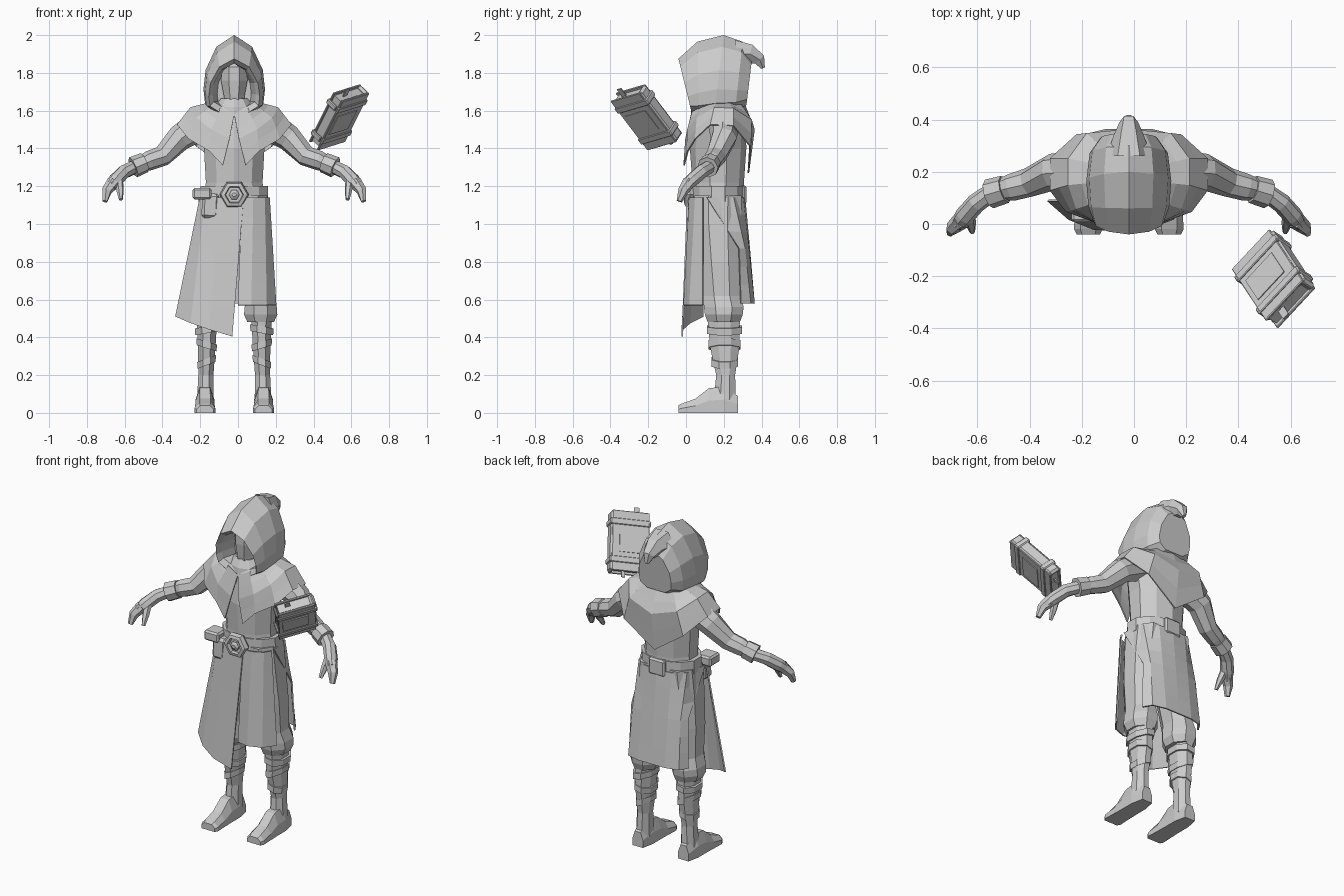
import bpy, bmesh
from math import sin, cos, pi
from mathutils import Vector, Matrix

MID = -0.02  # centre line of the figure

default_cube = bpy.data.objects.get("Cube")
if default_cube:
    bpy.data.objects.remove(default_cube, do_unlink=True)

grey = bpy.data.materials.new("plain grey")
grey.use_nodes = True
tone = (0.6, 0.6, 0.6, 1)
grey.diffuse_color = tone
grey.node_tree.nodes["Principled BSDF"].inputs["Base Color"].default_value = tone


def make(name, verts, faces, mirror=False, thick=0.0, shift=MID):
    """Mesh object with clean normals, optional mirror and thickness."""
    mesh = bpy.data.meshes.new(name)
    mesh.from_pydata([tuple(v) for v in verts], [], faces)
    bm = bmesh.new()
    bm.from_mesh(mesh)
    bmesh.ops.recalc_face_normals(bm, faces=bm.faces)
    bm.to_mesh(mesh)
    bm.free()
    mesh.materials.append(grey)
    obj = bpy.data.objects.new(name, mesh)
    bpy.context.collection.objects.link(obj)
    obj.location.x = shift
    if mirror:
        obj.modifiers.new("mirror", 'MIRROR')
    if thick:
        solid = obj.modifiers.new("thickness", 'SOLIDIFY')
        solid.thickness = thick
        solid.offset = 0
    return obj


def skin(name, rings, closed=True, **options):
    """Bridge equal rings of points; closed rings get end caps."""
    count = len(rings[0])
    verts = [p for ring in rings for p in ring]
    faces = []
    for r in range(len(rings) - 1):
        for i in range(count if closed else count - 1):
            j = (i + 1) % count
            faces.append((r * count + i, r * count + j,
                          (r + 1) * count + j, (r + 1) * count + i))
    if closed:
        faces.append(tuple(range(count)))
        faces.append(tuple(range(len(verts) - count, len(verts))))
    return make(name, verts, faces, **options)


def column(name, levels, sides=8, tilt=0.0, **options):
    """Stack of level ovals given as (z, x, y, x radius, y radius)."""
    rings = []
    for z, x, y, rx, ry in levels:
        angles = [2 * pi * (k + 0.5) / sides for k in range(sides)]
        grow = 1 / cos(pi / sides)
        rings.append([(x + rx * grow * cos(a), y + ry * grow * sin(a),
                       z + tilt * cos(a)) for a in angles])
    return skin(name, rings, **options)


def tube(name, path, sides=6, **options):
    """Tapered limb along points given as (x, y, z, radius)."""
    points = [Vector(p[:3]) for p in path]
    rings = []
    for i, p in enumerate(points):
        along = points[min(i + 1, len(points) - 1)] - points[max(i - 1, 0)]
        frame = along.to_track_quat('Z', 'Y').to_matrix()
        rings.append([p + frame @ Vector((cos(2 * pi * k / sides), sin(2 * pi * k / sides), 0))
                      * path[i][3] for k in range(sides)])
    return skin(name, rings, **options)


def cloth(name, rows, steps=3, **options):
    """Thin hanging sheet blended between rows of points."""
    rings = [rows[0]]
    for upper, lower in zip(rows, rows[1:]):
        for s in range(1, steps + 1):
            rings.append([Vector(a).lerp(Vector(b), s / steps) for a, b in zip(upper, lower)])
    return skin(name, rings, closed=False, thick=0.008, **options)


def block(name, centre, size, matrix=None, bevel=0.0, shift=MID):
    """Box, optionally placed through a matrix."""
    corners = [Vector((a * size[0], b * size[1], c * size[2])) / 2 + Vector(centre)
               for a in (-1, 1) for b in (-1, 1) for c in (-1, 1)]
    if matrix:
        corners = [matrix @ p for p in corners]
    obj = make(name, corners, [(0, 1, 3, 2), (4, 6, 7, 5), (0, 4, 5, 1),
                               (2, 3, 7, 6), (0, 2, 6, 4), (1, 5, 7, 3)], shift=shift)
    if bevel:
        edge = obj.modifiers.new("bevel", 'BEVEL')
        edge.width = bevel
        edge.segments = 1
    return obj


def at_height(z, points):
    return [(x, y, z) for x, y in points]


# Feet, shins, wraps and baggy trousers
foot = [(.275, .035, .09), (.2, .05, .14), (.12, .05, .13),
        (.05, .052, .075), (-.02, .055, .05), (-.04, .045, .04)]
skin("foot", [[(.155 + w * side, y, h * up) for side, up in
               ((-1, 0), (1, 0), (1, .5), (.55, 1), (-.55, 1), (-1, .5))]
              for y, w, h in foot], mirror=True)
column("shin", [(.05, .153, .205, .045, .06), (.2, .15, .21, .04, .05),
                (.35, .145, .205, .046, .078), (.5, .145, .2, .055, .085)], mirror=True)
for z, rx, ry, tilt in ((.27, .047, .07, -.02), (.36, .052, .084, .018), (.44, .06, .092, -.012)):
    column("shin_wrap", [(z - .018, .146, .204, rx, ry), (z + .018, .146, .204, rx + .003, ry)],
           tilt=tilt, mirror=True)
column("trouser_leg", [(.48, .14, .2, .07, .085), (.52, .14, .2, .088, .1),
                       (.56, .14, .2, .085, .105), (.62, .135, .19, .07, .1),
                       (.8, .12, .18, .085, .11), (1, .1, .17, .09, .12),
                       (1.15, .09, .17, .085, .125)], mirror=True)

# Robe skirt in three hanging panels
cloth("right_front_skirt", [
    at_height(1.14, [(-.18, .09), (-.15, .05), (-.08, .02), (.05, .01)]),
    [(-.31, .09, .51), (-.23, .02, .475), (-.13, -.02, .44), (-.01, -.02, .405)]], steps=5)
cloth("left_front_skirt", [
    at_height(1.14, [(.04, .015), (.1, .02), (.16, .05), (.185, .09)]),
    at_height(.57, [(.02, .005), (.09, -.01), (.17, .02), (.22, .09)])], steps=5)
cloth("back_skirt", [
    at_height(1.14, [(0, .31), (.09, .3), (.16, .25), (.185, .11)]),
    at_height(.87, [(0, .335), (.09, .33), (.16, .31), (.19, .28)]),
    at_height(.58, [(0, .36), (.09, .36), (.17, .34), (.2, .29)])], mirror=True)

# Torso, belt and its fittings
column("torso", [(1.1, 0, .17, .165, .13), (1.22, 0, .17, .15, .13),
                 (1.4, 0, .17, .16, .142), (1.54, 0, .18, .19, .13),
                 (1.62, 0, .18, .12, .1)], sides=10)
column("belt", [(1.12, 0, .17, .18, .135), (1.2, 0, .17, .178, .135)], sides=12)
block("belt_back_plate", (0, .3, 1.155), (.11, .04, .1), bevel=.01)
block("pouch", (-.17, .06, 1.09), (.09, .09, .13), Matrix.Rotation(0.04, 4, 'Y'), bevel=.015)
block("pouch_flap", (-.17, .058, 1.16), (.1, .1, .06), bevel=.01)


def hexagon(radius, y):
    return [(radius * cos(k * pi / 3), y, 1.155 + radius * sin(k * pi / 3)) for k in range(6)]


skin("buckle", [hexagon(.065, .04), hexagon(.078, .02), hexagon(.07, -.005),
                hexagon(.05, -.01), hexagon(.045, .01)])
skin("buckle_boss", [hexagon(.028, .02), hexagon(.028, -.005), hexagon(.012, -.015)])

# Arms, cuffs and hands
tube("arm", [(.17, .2, 1.53, .085), (.29, .2, 1.455, .07), (.38, .16, 1.36, .056),
             (.45, .14, 1.335, .052), (.52, .125, 1.305, .036), (.585, .08, 1.275, .038),
             (.63, .03, 1.23, .038), (.655, 0, 1.2, .03)], sides=8, mirror=True)
tube("cuff", [(.475, .133, 1.325, .054), (.535, .115, 1.3, .057)], sides=8, mirror=True)
tube("fingers", [(.64, .015, 1.22, .036), (.675, -.015, 1.175, .028),
                 (.685, -.035, 1.12, .015)], mirror=True)
tube("thumb", [(.615, .04, 1.25, .026), (.605, 0, 1.18, .02),
               (.6, -.03, 1.13, .011)], mirror=True)

# Shoulder cape, pointed at the front and back
cloth("shoulder_cape", [
    [(0, .03, 1.58), (.07, .04, 1.61), (.11, .09, 1.63), (.13, .16, 1.64),
     (.13, .23, 1.64), (.1, .29, 1.63), (0, .31, 1.63)],
    [(.025, 0, 1.45), (.12, .01, 1.5), (.2, .06, 1.56), (.23, .15, 1.615),
     (.23, .25, 1.61), (.16, .345, 1.55), (0, .36, 1.5)],
    [(.06, -.01, 1.31), (.13, .01, 1.385), (.24, .05, 1.45), (.3, .13, 1.525),
     (.3, .25, 1.52), (.2, .34, 1.41), (0, .33, 1.27)]], steps=2, mirror=True)

# Hood with a drooping tip, face and scarf
ARCH = [(0, .55), (.12, .95), (.3, 1), (.55, .93), (.85, .58), (1, 0)]


def arch(top_y, top_z, low_y, low_z, width):
    outline = ARCH + [(t, -f) for t, f in reversed(ARCH[:-1])]
    return [(f * width, low_y + (top_y - low_y) * t, low_z + (top_z - low_z) * t)
            for t, f in outline]


skin("hood", [arch(.12, 1.85, .13, 1.62, .09), arch(-.01, 1.85, .05, 1.62, .115),
              arch(-.04, 1.875, .03, 1.59, .135), arch(.06, 1.965, .07, 1.58, .155),
              arch(.2, 2, .15, 1.59, .163), arch(.3, 1.965, .26, 1.6, .15),
              arch(.35, 1.88, .32, 1.63, .11)])
tube("hood_tip", [(0, .26, 1.9, .085), (0, .34, 1.9, .058),
                  (0, .39, 1.87, .036), (0, .408, 1.825, .012)])
column("face", [(1.6, 0, .13, .05, .06), (1.68, 0, .13, .055, .075), (1.76, 0, .13, .07, .085),
                (1.83, 0, .13, .065, .085), (1.87, 0, .13, .03, .04)])
column("scarf", [(1.57, 0, .14, .125, .11), (1.62, 0, .14, .105, .105),
                 (1.665, 0, .14, .07, .08)], sides=10)

# Floating book: local x along the spine, y across the cover, z through the pages
along = Vector((-.37, .56, -.74)).normalized()
through = along.cross(Vector((-.67, -.72, -.21))).normalized()
across = through.cross(along)
book = Matrix((along, across, through)).transposed().to_4x4()
book.translation = (.535, -.21, 1.565)


def book_part(name, centre, size, bevel=0.0):
    return block(name, centre, size, book, bevel, shift=0)


book_part("book_pages", (0, 0, 0), (.32, .195, .055))
book_part("book_spine", (0, -.1, 0), (.35, .03, .075), bevel=.012)
for side in (-1, 1):
    book_part("book_cover", (0, 0, side * .033), (.35, .215, .012), bevel=.003)
    book_part("cover_panel", (0, .01, side * .04), (.13, .15, .006))
    for edge in (-1, 1):
        book_part("book_strap", (edge * .11, 0, side * .039), (.035, .225, .012), bevel=.003)
for edge in (-1, 1):
    book_part("spine_band", (edge * .11, -.108, 0), (.035, .025, .09), bevel=.006)
    book_part("book_clasp", (edge * .11, .108, .012), (.03, .014, .07), bevel=.004)
book_part("bookmark", (-.18, .04, .005), (.06, .03, .006))
book_part("bookmark_tail", (.175, -.03, 0), (.05, .02, .006))
